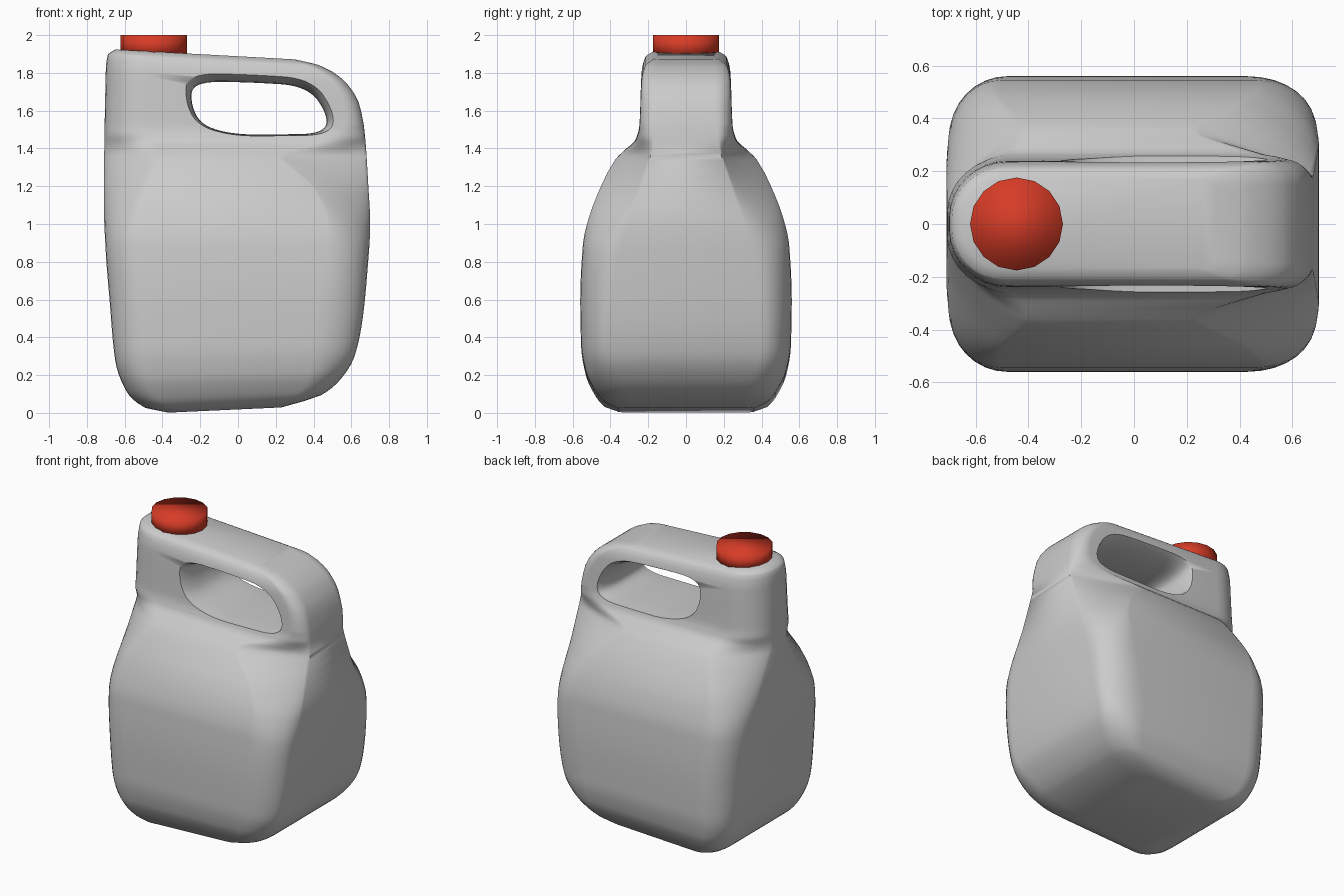
import bpy
import math

old = bpy.data.objects.get("Cube")
if old:
    bpy.data.objects.remove(old, do_unlink=True)


def material(name, rgb):
    mat = bpy.data.materials.new(name)
    mat.use_nodes = True
    mat.diffuse_color = (*rgb, 1)
    mat.node_tree.nodes["Principled BSDF"].inputs["Base Color"].default_value = (*rgb, 1)
    return mat


def loft(name, rings, mat):
    """Skin closed rings of equal length and cap both ends."""
    n = len(rings[0])
    verts = [p for ring in rings for p in ring]
    faces = [(r * n + i, r * n + (i + 1) % n, (r + 1) * n + (i + 1) % n, (r + 1) * n + i)
             for r in range(len(rings) - 1) for i in range(n)]
    faces.append(tuple(reversed(range(n))))
    faces.append(tuple(range(len(verts) - n, len(verts))))
    mesh = bpy.data.meshes.new(name)
    mesh.from_pydata(verts, [], faces)
    mesh.materials.append(mat)
    obj = bpy.data.objects.new(name, mesh)
    bpy.context.collection.objects.link(obj)
    return obj


def activate(obj):
    bpy.ops.object.select_all(action='DESELECT')
    obj.select_set(True)
    bpy.context.view_layer.objects.active = obj


def sample(profile, z):
    """Smooth lookup, free of overshoot, in a list of (height, value) pairs."""
    def slope(i):
        return (profile[i + 1][1] - profile[i][1]) / (profile[i + 1][0] - profile[i][0])

    def tangent(i):
        if i == 0:
            return slope(0)
        if i == len(profile) - 1:
            return slope(i - 1)
        a, b = slope(i - 1), slope(i)
        return 2 * a * b / (a + b) if a * b > 0 else 0

    i = max(k for k in range(len(profile) - 1) if k == 0 or profile[k][0] <= z)
    (z0, v0), (z1, v1) = profile[i], profile[i + 1]
    h = z1 - z0
    t = (z - z0) / h
    ease = t * t * (3 - 2 * t)
    return (v0 + (v1 - v0) * ease + h * t * (1 - t) ** 2 * tangent(i)
            - h * t * t * (1 - t) * tangent(i + 1))


grey = material("grey plastic", (0.6, 0.6, 0.6))
red = material("red plastic", (0.68, 0.045, 0.02))

# Outline profiles of the jug, each by height
left = [(0, -.37), (.03, -.49), (.12, -.59), (.28, -.65), (.6, -.68), (.85, -.7),
        (1.1, -.71), (1.8, -.7), (1.88, -.69), (1.91, -.65)]
right = [(0, .23), (.06, .44), (.16, .55), (.28, .615), (.5, .66), (.75, .685), (1, .7),
         (1.2, .69), (1.5, .67), (1.67, .64), (1.78, .58), (1.85, .5), (1.89, .41),
         (1.91, .3)]
depth = [(0, .36), (.03, .43), (.1, .485), (.2, .53), (.35, .555), (.6, .56), (.9, .545),
         (1.03, .515), (1.2, .45), (1.34, .375), (1.4, .315), (1.44, .27), (1.52, .247),
         (1.8, .235), (1.88, .215), (1.91, .17)]
# Flat half-width of the two end faces, and length of the corners
left_end = [(0, .28), (.35, .37), (.8, .34), (1.2, .17), (1.45, .05), (1.91, .02)]
right_end = [(0, .28), (.35, .4), (.7, .38), (1, .31), (1.2, .24), (1.45, .17), (1.91, .14)]
left_corner = [(0, .12), (.4, .2), (1.1, .2), (1.37, .3), (1.5, .23), (1.85, .22),
               (1.91, .16)]
right_corner = [(0, .12), (.4, .25), (1, .23), (1.2, .3), (1.36, .46), (1.46, .2),
                (1.55, .1), (1.91, .08)]
# Corner shape: 1 is round, 2 is a straight chamfer, more is hollow
left_hollow = [(0, 1), (.9, 1), (1.25, 1.5), (1.36, 1.5), (1.48, 1), (1.91, 1)]
right_hollow = [(0, 1), (.8, 1), (1.2, 1.8), (1.36, 1.9), (1.48, 1), (1.91, 1)]
tilt = [(0, .046), (.5, 0), (1.3, 0), (1.91, -.055)]


def section(z, steps=8):
    d = sample(depth, z)
    half = []
    for side, edge, end, corner, hollow in (
            (1, right, right_end, right_corner, right_hollow),
            (-1, left, left_end, left_corner, left_hollow)):
        flat = min(sample(end, z), d - .02)
        c, p = sample(corner, z), sample(hollow, z)
        arc = []
        for i in range(steps + 1):
            a = math.pi / 2 * i / steps
            arc.append((sample(edge, z) - side * c * (1 - abs(math.cos(a)) ** p),
                        flat + (d - flat) * math.sin(a) ** p))
        half += arc if side > 0 else arc[::-1]
    ring = half + [(x, -y) for x, y in reversed(half)]
    return [(x, y, z + sample(tilt, z) * (x + .4)) for x, y in ring]


# Jug body with neck and handle in one skin
levels = sorted({z for p in (left, right, depth, right_corner) for z, v in p})
levels = sorted(levels + [(a + b) / 2 for a, b in zip(levels, levels[1:]) if b - a > .03])
body = loft("jug_body", [section(z) for z in levels], grey)

# Opening that forms the handle, flared towards the top and the ends
outline = [(-.24, 1.755), (.08, 1.75), (.37, 1.73), (.48, 1.57), (.45, 1.478),
           (.2, 1.474), (-.02, 1.474), (-.19, 1.52), (-.25, 1.63)]
for _ in range(3):
    nxt = outline[1:] + outline[:1]
    outline = [(a[0] + (b[0] - a[0]) * t, a[1] + (b[1] - a[1]) * t)
               for a, b in zip(outline, nxt) for t in (.25, .75)]
flare = [(.06, 0), (.12, .005), (.16, .012), (.2, .024), (.225, .036), (.245, .048), (.5, .048)]
stations = [(-y, f) for y, f in reversed(flare)] + flare
cx, cz = .09, 1.51
rings = [[(cx + (x - cx) * (1 + f / .5), y, cz + (z - cz) * (1 + f / .24))
          for x, z in outline] for y, f in stations]
cutter = loft("handle_opening", rings, grey)
cutter.hide_render = True
for obj in (body, cutter):
    activate(obj)
    bpy.ops.object.mode_set(mode='EDIT')
    bpy.ops.mesh.select_all(action='SELECT')
    bpy.ops.mesh.normals_make_consistent(inside=False)
    bpy.ops.object.mode_set(mode='OBJECT')
activate(body)
cut = body.modifiers.new("opening", 'BOOLEAN')
cut.operation = 'DIFFERENCE'
cut.solver = 'EXACT'
cut.object = cutter
bpy.ops.object.modifier_apply(modifier=cut.name)
bpy.data.objects.remove(cutter, do_unlink=True)
bpy.ops.object.shade_smooth_by_angle(angle=math.radians(60))

# Screw cap, softly shaded over its rim
bpy.ops.mesh.primitive_cylinder_add(vertices=16, radius=.176, depth=.11,
                                    location=(-.445, 0, 1.945))
cap = bpy.context.object
cap.name = "screw_cap"
cap.data.materials.append(red)
bpy.ops.object.shade_smooth()
